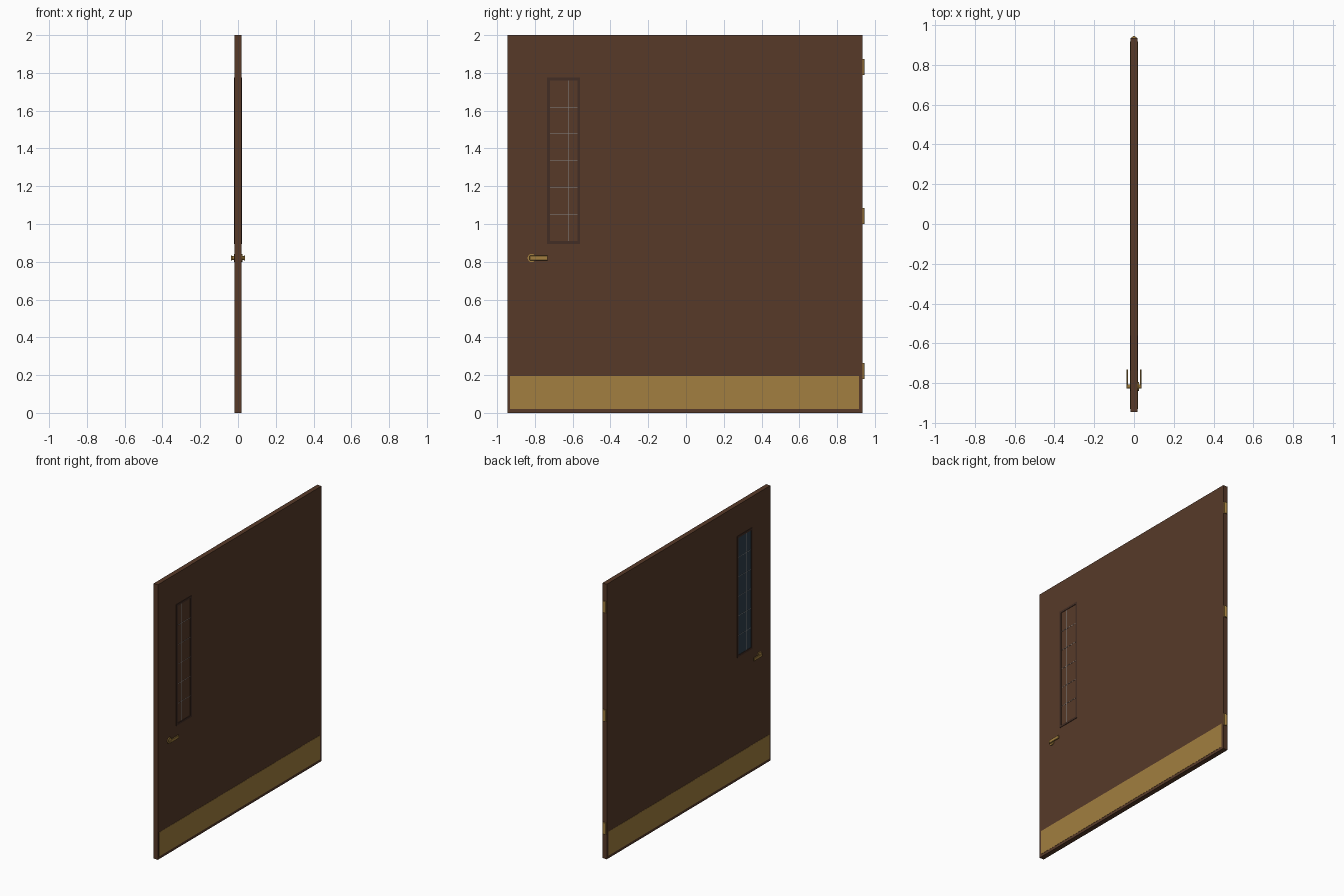
import bpy, math

if "Cube" in bpy.data.objects:
    bpy.data.objects.remove(bpy.data.objects["Cube"])

def mat(name, rgb):
    m = bpy.data.materials.new(name)
    m.diffuse_color = (*rgb, 1)
    m.use_nodes = True
    m.node_tree.nodes["Principled BSDF"].inputs["Base Color"].default_value = m.diffuse_color
    return m

WOOD = mat("wood", (0.095, 0.042, 0.022))
TRIM = mat("dark_trim", (0.055, 0.027, 0.018))
BRASS = mat("brass", (0.36, 0.21, 0.05))
GLASS = mat("dark_glass", (0.03, 0.05, 0.07))
WIRE = mat("wire", (0.25, 0.25, 0.25))

def box(name, x, y, z, material):
    """Box from (min, max) ranges on each axis."""
    bpy.ops.mesh.primitive_cube_add(size=1, location=[sum(r) / 2 for r in (x, y, z)])
    o = bpy.context.object
    o.name = name
    o.scale = [r[1] - r[0] for r in (x, y, z)]
    bpy.ops.object.transform_apply(location=False, rotation=False, scale=True)
    o.data.materials.append(material)
    return o

def cyl(name, r, depth, loc, rot, sides, material):
    bpy.ops.mesh.primitive_cylinder_add(vertices=sides, radius=r, depth=depth,
                                        location=loc, rotation=rot)
    o = bpy.context.object
    o.name = name
    o.data.materials.append(material)
    return o

# Door slab and kick plates showing on both faces
T = 0.0175
box("door_slab", (-T, T), (-0.945, 0.935), (0, 2), WOOD)
for s, side in ((1, "right"), (-1, "left")):
    a, b = sorted((s * T, s * 0.019))
    box("kick_plate_" + side, (a, b), (-0.931, 0.917), (0.02, 0.195), BRASS)

# Vision panel frame, glass and wire grid
Y0, Y1, Z0, Z1, W = -0.736, -0.56, 0.894, 1.776, 0.015
F = 0.0205
for i, y in enumerate(((Y0, Y0 + W), (Y1 - W, Y1))):
    box(f"window_stile_{i}", (-F, F), y, (Z0, Z1), TRIM)
for i, z in enumerate(((Z0, Z0 + W), (Z1 - W, Z1))):
    box(f"window_rail_{i}", (-F, F), (Y0 + W, Y1 - W), z, TRIM)
box("window_glass", (-T - 0.0004, T - 0.0004), (Y0 + W, Y1 - W), (Z0 + W, Z1 - W), GLASS)
iy, iz = Y1 - Y0 - 2 * W, Z1 - Z0 - 2 * W
h = 0.0012
for i in range(1, 3):
    y = Y0 + W + iy * i / 3
    box(f"window_wire_vertical_{i}", (-T - h, T + h), (y - h, y + h), (Z0 + W, Z1 - W), WIRE)
for i in range(1, 6):
    z = Z0 + W + iz * i / 6
    box(f"window_wire_horizontal_{i}", (-T - h, T + h), (Y0 + W, Y1 - W), (z - h, z + h), WIRE)

# Lever handles on a shared spindle with a round rose
HY, HZ = -0.817, 0.82
cyl("handle_rose", 0.022, 0.044, (0.002, HY, HZ), (0, math.pi / 2, 0), 16, BRASS)
cyl("handle_spindle", 0.011, 0.07, (0, HY, HZ), (0, math.pi / 2, 0), 12, BRASS)
for s, side in ((1, "right"), (-1, "left")):
    a, b = sorted((s * 0.029, s * 0.038))
    lever = box("handle_lever_" + side, (a, b), (HY - 0.011, -0.732), (HZ - 0.012, HZ + 0.012), BRASS)
    bev = lever.modifiers.new("soft_edges", "BEVEL")
    bev.width = 0.002
    bev.segments = 1

# Three hinges on the far edge
for i, z in enumerate((0.222, 1.043, 1.832)):
    box(f"hinge_leaf_{i}", (-0.0145, 0.0145), (0.93, 0.938), (z - 0.042, z + 0.042), BRASS)
    cyl(f"hinge_knuckle_{i}", 0.01, 0.084, (0, 0.935, z), (0, 0, 0), 12, BRASS)
